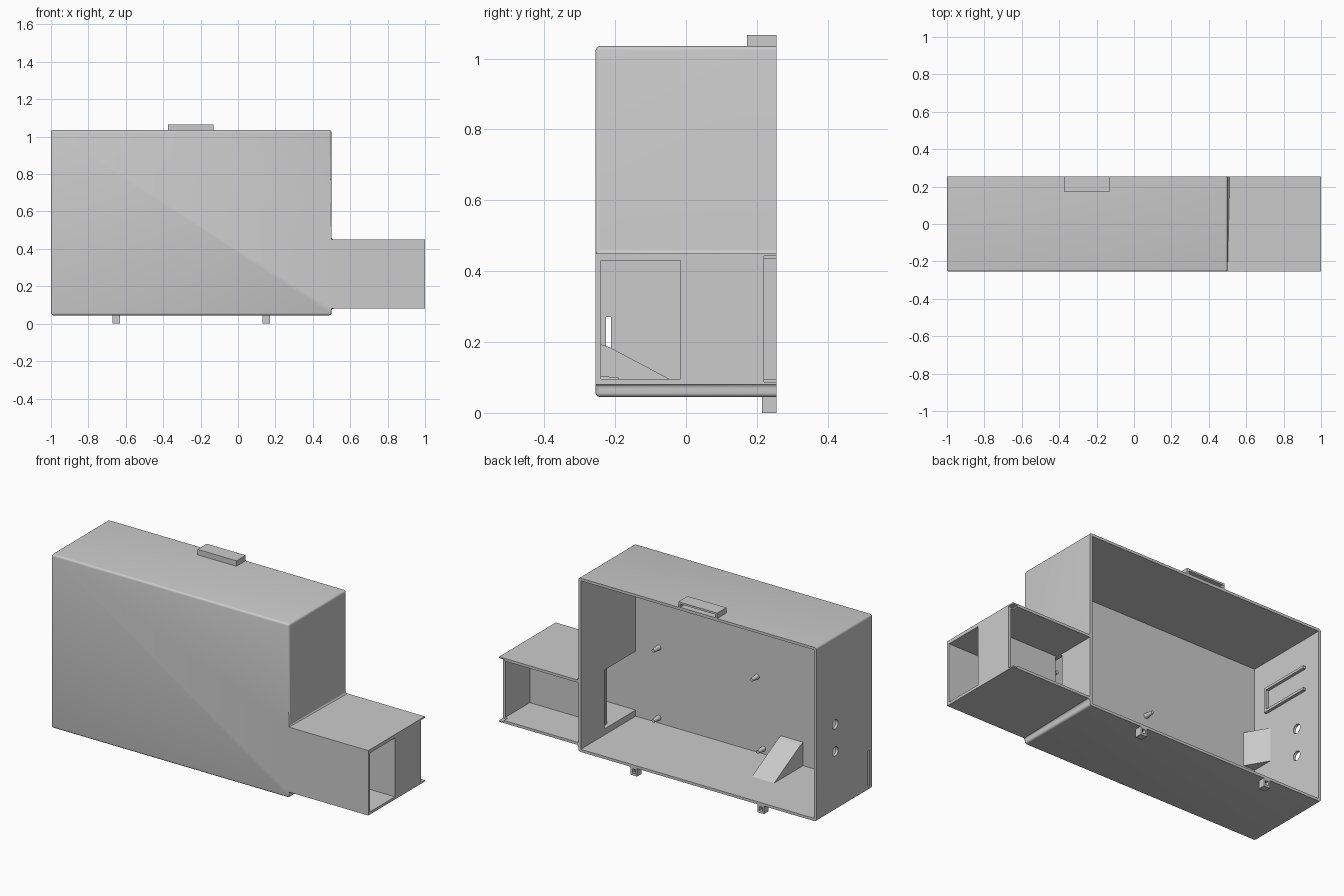
import bpy, bmesh, math
from mathutils import Matrix, Vector

if "Cube" in bpy.data.objects:
    bpy.data.objects.remove(bpy.data.objects["Cube"], do_unlink=True)

GREY = (0.6, 0.6, 0.6, 1)
plastic = bpy.data.materials.new("grey_plastic")
plastic.use_nodes = True
plastic.diffuse_color = GREY
plastic.node_tree.nodes["Principled BSDF"].inputs["Base Color"].default_value = GREY

T = 0.015            # wall thickness
FRONT, BACK = -0.255, 0.255


def finish(bm, name):
    bmesh.ops.recalc_face_normals(bm, faces=bm.faces)
    mesh = bpy.data.meshes.new(name)
    bm.to_mesh(mesh)
    bm.free()
    ob = bpy.data.objects.new(name, mesh)
    bpy.context.collection.objects.link(ob)
    mesh.materials.append(plastic)
    return ob


def box(name, x, y, z):
    bm = bmesh.new()
    bmesh.ops.create_cube(bm, size=1)
    for v in bm.verts:
        v.co = [lo + (c + 0.5) * (hi - lo) for c, (lo, hi) in zip(v.co, (x, y, z))]
    return finish(bm, name)


def rod(name, centre, axis, radius, length, tip=1.0):
    bm = bmesh.new()
    turn = Vector((0, 0, 1)).rotation_difference(Vector(axis)).to_matrix().to_4x4()
    bmesh.ops.create_cone(bm, cap_ends=True, segments=24, radius1=radius,
                          radius2=radius * tip, depth=length,
                          matrix=Matrix.Translation(centre) @ turn)
    return finish(bm, name)


def prism(name, points, offset):
    bm = bmesh.new()
    face = bm.faces.new([bm.verts.new(p) for p in points])
    new = bmesh.ops.extrude_face_region(bm, geom=[face])["geom"]
    bmesh.ops.translate(bm, vec=offset, verts=[v for v in new if isinstance(v, bmesh.types.BMVert)])
    return finish(bm, name)


def apply_all(ob):
    bpy.context.view_layer.objects.active = ob
    for m in list(ob.modifiers):
        bpy.ops.object.modifier_apply(modifier=m.name)


def cut(ob, cutters):
    for c in cutters:
        m = ob.modifiers.new("cut", "BOOLEAN")
        m.operation, m.solver, m.object = "DIFFERENCE", "EXACT", c
    apply_all(ob)
    for c in cutters:
        bpy.data.objects.remove(c, do_unlink=True)


def smooth(ob):
    bpy.ops.object.select_all(action="DESELECT")
    ob.select_set(True)
    bpy.context.view_layer.objects.active = ob
    bpy.ops.object.shade_smooth_by_angle(angle=math.radians(35))


# Stepped housing: tall body with a low arm, rounded everywhere but the open back
outline = [(-1, 0.045), (0.5, 0.045), (0.5, 0.08), (1, 0.08),
           (1, 0.45), (0.5, 0.45), (0.5, 1.035), (-1, 1.035)]
housing = prism("housing", [(x, FRONT, z) for x, z in outline], (0, BACK - FRONT, 0))
bm = bmesh.new()
bm.from_mesh(housing.data)
edges = [e for e in bm.edges if min(v.co.y for v in e.verts) < 0
         and max(v.co.x for v in e.verts) < 0.99]
bmesh.ops.bevel(bm, geom=edges, offset=0.012, segments=4, profile=0.5, affect="EDGES")
bm.to_mesh(housing.data)
bm.free()

cutters = [
    box("body_cavity", (-1 + T, 0.485), (FRONT + T, 0.3), (0.06, 1.02)),
    box("arm_cavity", (0.5, 1 - T), (0, 0.3), (0.095, 0.435)),
    box("duct", (0.49, 1.1), (FRONT + T, -0.015), (0.095, 0.43)),
    box("divider_opening", (0.45, 0.51), (FRONT + T, 0.04), (0.095, 0.43)),
    box("end_notch", (0.97, 1.1), (0.22, 0.3), (0.087, 0.442)),
    box("side_slot", (-1.1, -0.97), (-0.226, -0.212), (0.07, 0.27)),
]
for z in (0.38, 0.535):
    cutters.append(rod("cable_hole", (-1, 0.085, z), (1, 0, 0), 0.026, 0.1))
cut(housing, cutters)
smooth(housing)

# Top hook and bottom feet, hollow from behind
hook = box("top_hook", (-0.375, -0.13), (0.172, BACK), (1.03, 1.066))
cut(hook, [box("hook_hollow", (-0.363, -0.142), (0.184, 0.3), (1.037, 1.055))])
for side, x in (("right", -0.65), ("left", 0.15)):
    foot = box(side + "_foot", (x - 0.02, x + 0.02), (0.215, BACK), (0, 0.05))
    cut(foot, [box("foot_hollow", (x - 0.01, x + 0.01), (0.23, 0.3), (0.012, 0.036))])

# Mounting pins on the inside of the front wall
for x, z in ((0.34, 0.49), (-0.28, 0.49), (0.34, 0.09), (-0.32, 0.09)):
    smooth(rod("mounting_pin", (x, -0.217, z), (0, 1, 0), 0.015, 0.055, 0.6))

# Sloped ramp on the floor against the front wall
ramp = prism("ramp", [(-0.57, -0.245, 0.055), (-0.57, 0.03, 0.055),
                      (-0.57, -0.215, 0.185), (-0.57, -0.245, 0.195)], (0.14, 0, 0))

# Angled corner guide
prism("corner_guide", [(-0.99, -0.245, 0.44), (-0.91, -0.245, 0.44),
                       (-0.99, -0.11, 0.44)], (0, 0, 0.19))

# U-shaped rail on the inside of the end wall
RAIL_X = (-0.99, -0.968)
for z in (0.73, 0.855):
    box("rail_arm", RAIL_X, (-0.14, 0.155), (z - 0.007, z + 0.007))
box("rail_end", RAIL_X, (-0.147, -0.133), (0.723, 0.862))
